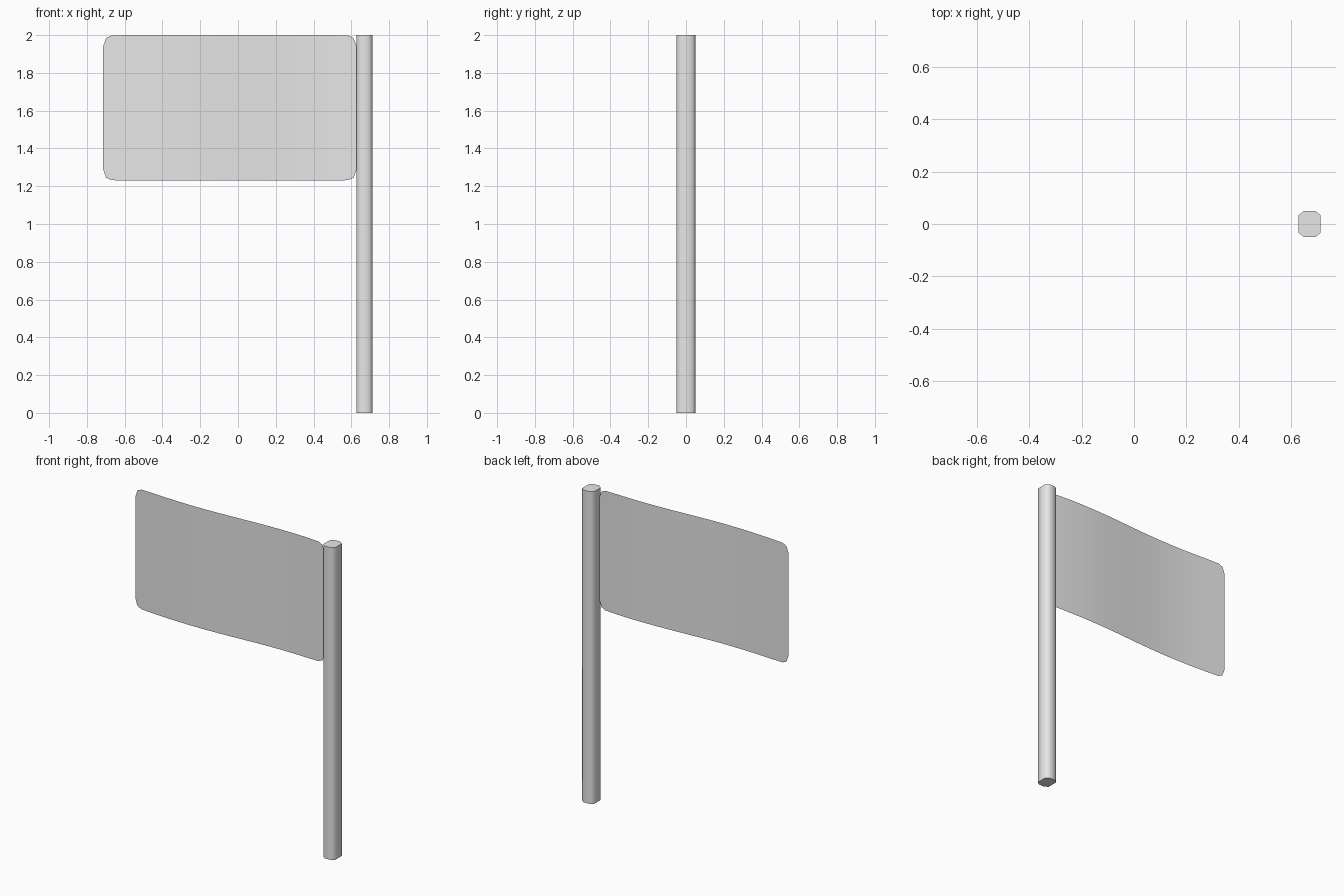
import bpy, bmesh, math

if "Cube" in bpy.data.objects:
    bpy.data.objects.remove(bpy.data.objects["Cube"])

grey = bpy.data.materials.new("light grey")
grey.diffuse_color = (0.8, 0.8, 0.8, 1)
grey.use_nodes = True
grey.node_tree.nodes["Principled BSDF"].inputs["Base Color"].default_value = grey.diffuse_color


def finish(name, bm, angle):
    mesh = bpy.data.meshes.new(name)
    bmesh.ops.recalc_face_normals(bm, faces=bm.faces)
    bm.to_mesh(mesh)
    bm.free()
    ob = bpy.data.objects.new(name, mesh)
    bpy.context.collection.objects.link(ob)
    mesh.materials.append(grey)
    bpy.ops.object.select_all(action='DESELECT')
    ob.select_set(True)
    bpy.context.view_layer.objects.active = ob
    bpy.ops.object.shade_smooth_by_angle(angle=math.radians(angle))
    return ob


# Pole: a slightly flattened octagonal column
bm = bmesh.new()
quarter = [(0.042, 0.034), (0.021, 0.05)]
ring = quarter + [(-x, y) for x, y in reversed(quarter)]
ring += [(-x, -y) for x, y in ring]
base = bm.faces.new([bm.verts.new((0.67 + x, y, 0)) for x, y in ring])
column = bmesh.ops.extrude_face_region(bm, geom=[base], use_keep_orig=True)
top = [v for v in column["geom"] if isinstance(v, bmesh.types.BMVert)]
bmesh.ops.translate(bm, verts=top, vec=(0, 0, 2))
finish("pole", bm, 60)


# Flag: a thin, gently waving sheet with clipped corners
LEFT, RIGHT, BOTTOM, TOP = -0.714, 0.628, 1.23, 2.0


def wave(x):
    u = (x - LEFT) / (RIGHT - LEFT)
    return -0.024 - 0.014 * math.sin(2 * math.pi * (u - 0.05))


# distance from each end, and how far the edge is pulled in there
ends = [(0, 0.06), (0.016, 0.015), (0.045, 0.002)]
steps = 14
columns = [(LEFT + d, inset) for d, inset in ends]
x0, x1 = LEFT + 0.045, RIGHT - 0.045
columns += [(x0 + (x1 - x0) * i / steps, 0) for i in range(1, steps)]
columns += [(RIGHT - d, inset) for d, inset in reversed(ends)]

bm = bmesh.new()
rows = [[bm.verts.new((x, wave(x), z)) for z in (BOTTOM + inset, TOP - inset)]
        for x, inset in columns]
for a, b in zip(rows, rows[1:]):
    bm.faces.new((a[0], b[0], b[1], a[1]))
finish("flag", bm, 40)
